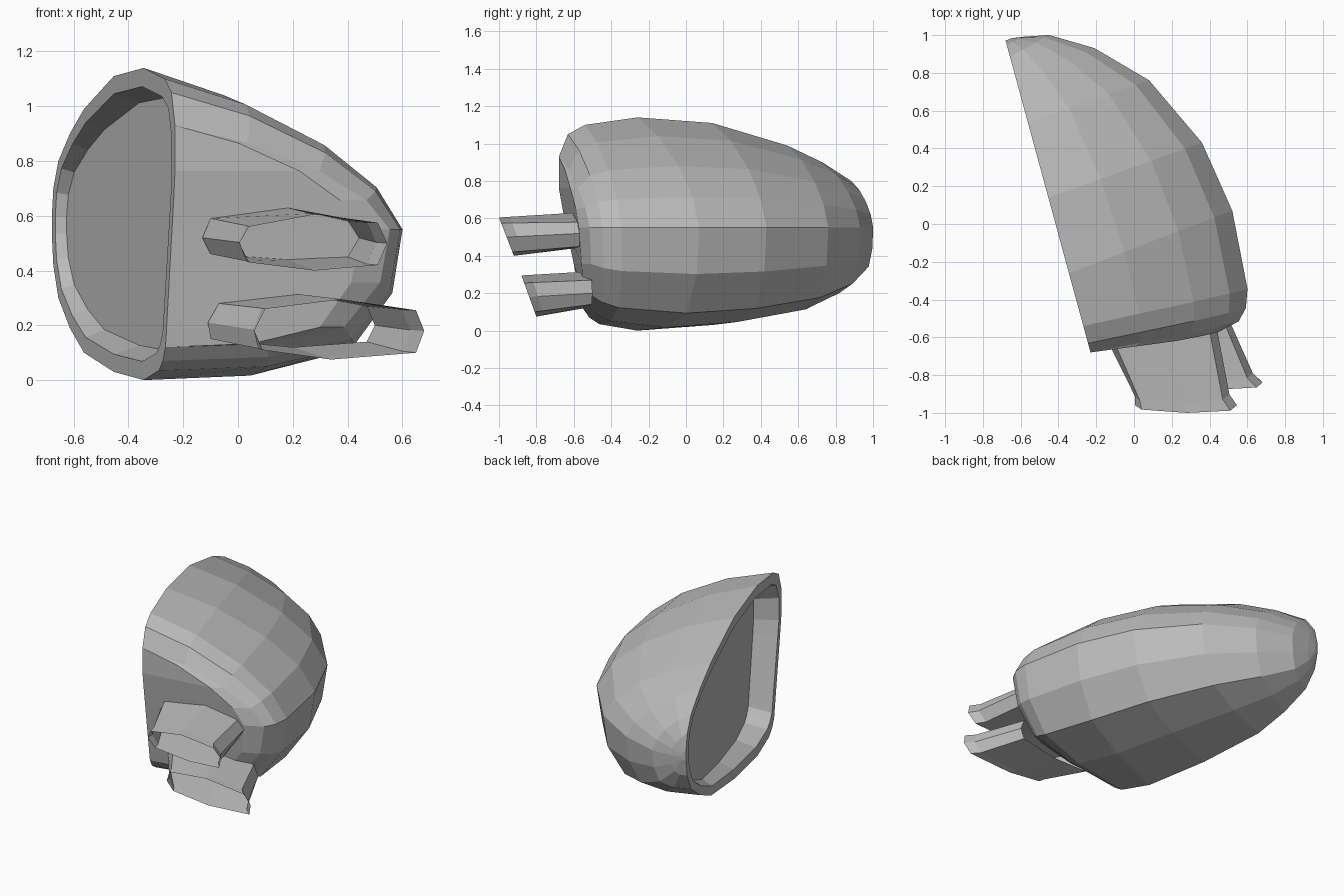
import bpy, bmesh
from mathutils import Vector

cube = bpy.data.objects.get("Cube")
if cube:
    bpy.data.objects.remove(cube)

# single grey finish
grey = bpy.data.materials.new("plain grey")
grey.use_nodes = True
grey.diffuse_color = (0.5, 0.5, 0.5, 1)
grey.node_tree.nodes["Principled BSDF"].inputs["Base Color"].default_value = (0.5, 0.5, 0.5, 1)

# local frame of the open side: u runs along the rim, n points away from it
ORIGIN = Vector((-0.23, -0.68, 0))
U = Vector((-0.263, 0.965, 0))
N = Vector((0.965, 0.263, 0))
MID = 0.55


def place(u, n, z):
    return ORIGIN + U * u + N * n + Vector((0, 0, z))


def bridge(bm, a, b, closed=True):
    count = len(a)
    for i in range(count if closed else count - 1):
        j = (i + 1) % count
        corners = list(dict.fromkeys((a[i], a[j], b[j], b[i])))
        bm.faces.new(corners)


def finish(bm, name):
    bmesh.ops.recalc_face_normals(bm, faces=bm.faces)
    mesh = bpy.data.meshes.new(name)
    bm.to_mesh(mesh)
    bm.free()
    mesh.materials.append(grey)
    obj = bpy.data.objects.new(name, mesh)
    bpy.context.collection.objects.link(obj)


# the lower front leans back, less so towards the outer side
def recede(u, z, a):
    lean = max(0, (0.75 - z) / 0.62)
    return 0.13 * lean * (1 - 0.7 * a) * max(0, 1 - u / 0.3)


# cross-section of the shell: depth fraction, height fraction
section = [(0, 1), (0.34, 0.83), (0.67, 0.56), (0.89, 0.28), (1, 0),
           (0.96, -0.45), (0.8, -0.83), (0.45, -0.97), (0, -1)]
# stations: rim u, top z, bottom z, outer u, depth
stations = [(0, 0.93, 0.12, -0.06, 0.8), (0.05, 1.05, 0.07, 0.0, 0.855),
            (0.145, 1.1, 0.035, 0.1, 0.89), (0.435, 1.14, 0, 0.527, 0.921),
            (0.85, 1.11, 0.03, 0.916, 0.861), (1.264, 0.99, 0.1, 1.308, 0.678),
            (1.46, 0.9, 0.19, 1.549, 0.443), (1.62, 0.8, 0.3, 1.679, 0.23),
            (1.69, 0.7, 0.42, 1.705, 0.1), (1.71, 0.6, 0.53, 1.715, 0.03)]

# outer shell
bm = bmesh.new()
rows, upper_rim, lower_rim = [], [], []
for u, top, bottom, u_out, depth in stations:
    row = []
    for a, f in section:
        z = MID + f * ((top - MID) if f > 0 else (MID - bottom))
        along = u + (u_out - u) * a + recede(u, z, a)
        row.append(bm.verts.new(place(along, depth * a, z)))
    rows.append(row)
    upper_rim.append((u, top))
    lower_rim.append((u + recede(u, bottom, 0), bottom))
for a, b in zip(rows, rows[1:]):
    bridge(bm, a, b, closed=False)
bm.faces.new(rows[-1])

# front wall, bulging slightly before its outer edge
edge = rows[0]
front_rim = [(recede(0, v.co.z, 0), v.co.z) for v in edge[1:-1]]
column = [edge[0]] + [bm.verts.new(place(u, 0, z)) for u, z in front_rim] + [edge[-1]]
middle = [edge[0]]
for c, e, (a, f) in zip(column[1:-1], edge[1:-1], section[1:-1]):
    middle.append(bm.verts.new(c.co.lerp(e.co, 0.85) - U * 0.04 * a))
middle.append(edge[-1])
bridge(bm, column, middle, closed=False)
bridge(bm, middle, edge, closed=False)

# rim, recess wall and floor
rim = [r[0] for r in rows] + [r[-1] for r in reversed(rows)] + column[-2:0:-1]
outline = upper_rim + lower_rim[::-1] + front_rim[::-1]


def inner_loop(su, sz, deep):
    loop = []
    for u, z in outline:
        u2, z2 = 0.85 + (u - 0.85) * su, 0.57 + (z - 0.57) * sz
        loop.append(bm.verts.new(place(u2, deep * (0.16 - 0.075 * u2), z2)))
    return loop


lip = inner_loop(0.945, 0.88, 0)
floor = inner_loop(0.92, 0.82, 1)
bridge(bm, rim, lip)
bridge(bm, lip, floor)
bm.faces.new(floor)
finish(bm, "shell")


# open eight-sided sleeves on the front, flared at the tip
def sleeve(name, back, front, y_root, y_tip, slant):
    bm = bmesh.new()
    z_top = max(z for x, z in front)
    height = z_top - min(z for x, z in front)
    base = [Vector((x, y_root + 0.14 * x, z)) for x, z in back]
    tip = [Vector((x, y_tip + slant * (z_top - z) / height, z)) for x, z in front]
    pinch = (0.02, 0.01, 0, -0.025, -0.025, -0.025, 0, 0.01)
    neck = [b.lerp(t, 0.86) + Vector((p, 0, 0)) for b, t, p in zip(base, tip, pinch)]
    rings = [[bm.verts.new(p) for p in ring] for ring in (base, neck, tip)]
    for a, b in zip(rings, rings[1:]):
        bridge(bm, a, b)
    finish(bm, name)


sleeve("upper_sleeve",
       [(-0.13, 0.52), (-0.1, 0.59), (0.18, 0.63), (0.4, 0.58),
        (0.44, 0.52), (0.4, 0.45), (0.18, 0.44), (-0.1, 0.46)],
       [(0.005, 0.5), (0.04, 0.56), (0.28, 0.605), (0.51, 0.575),
        (0.545, 0.5), (0.51, 0.42), (0.28, 0.4), (0.04, 0.43)], -0.62, -1.0, 0.08)
sleeve("lower_sleeve",
       [(-0.11, 0.21), (-0.07, 0.28), (0.21, 0.315), (0.47, 0.27),
        (0.5, 0.2), (0.47, 0.14), (0.2, 0.12), (-0.1, 0.15)],
       [(0.06, 0.18), (0.1, 0.26), (0.38, 0.295), (0.65, 0.255),
        (0.68, 0.18), (0.65, 0.1), (0.34, 0.075), (0.09, 0.11)], -0.57, -0.88, 0.08)
